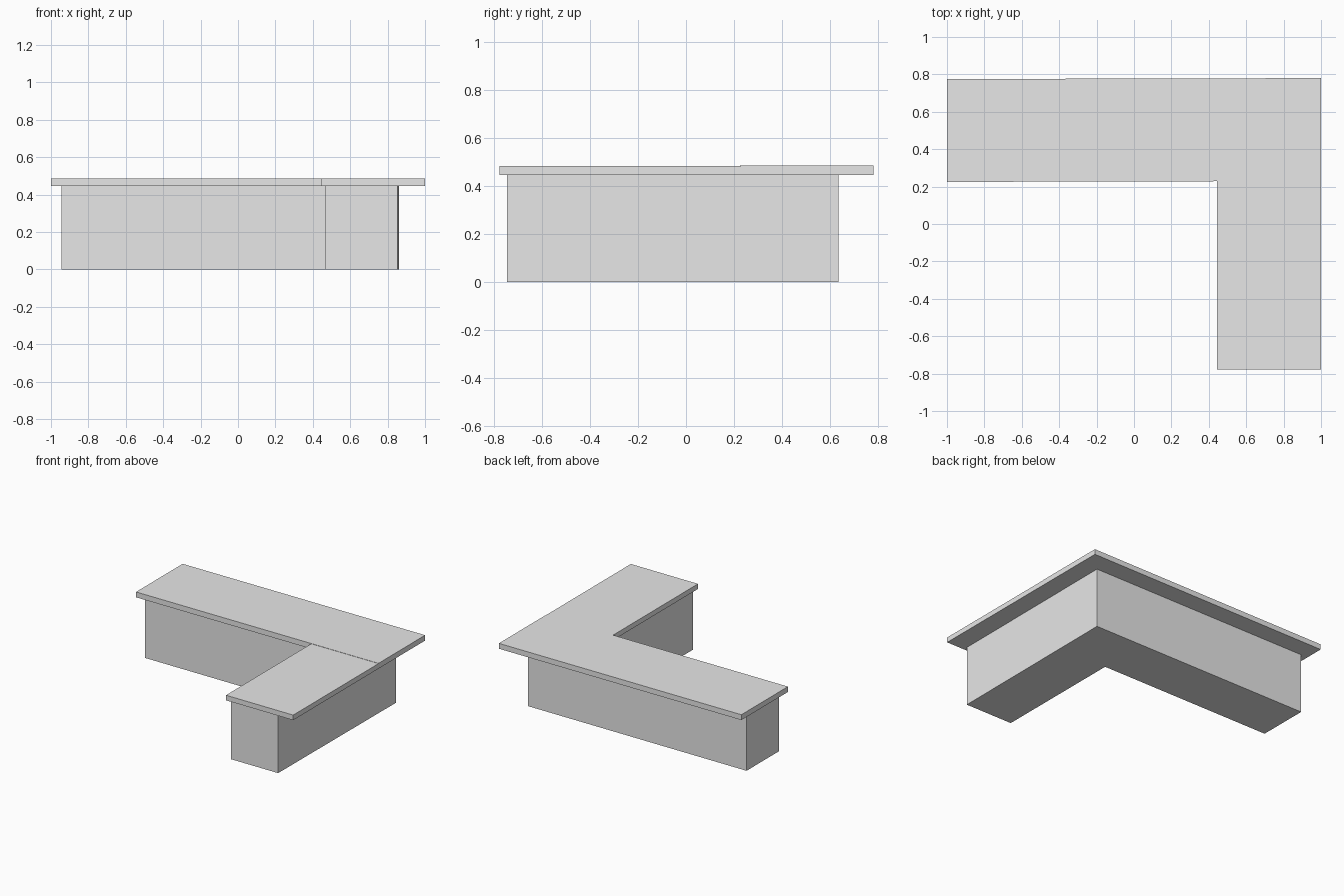
import bpy
import bmesh

cube = bpy.data.objects.get("Cube")
if cube:
    bpy.data.objects.remove(cube, do_unlink=True)

grey = bpy.data.materials.new("light_grey")
grey.use_nodes = True
colour = (0.8, 0.8, 0.8, 1.0)
grey.diffuse_color = colour
grey.node_tree.nodes["Principled BSDF"].inputs["Base Color"].default_value = colour


def prism(name, outline, bottom, top):
    """Extrude a counter-clockwise floor outline between two heights."""
    bm = bmesh.new()
    low = [bm.verts.new((x, y, bottom)) for x, y in outline]
    high = [bm.verts.new((x, y, top)) for x, y in outline]
    bm.faces.new(low[::-1])
    bm.faces.new(high)
    for i in range(len(low)):
        j = (i + 1) % len(low)
        bm.faces.new((low[i], low[j], high[j], high[i]))
    mesh = bpy.data.meshes.new(name)
    bm.to_mesh(mesh)
    bm.free()
    mesh.materials.append(grey)
    obj = bpy.data.objects.new(name, mesh)
    bpy.context.collection.objects.link(obj)
    return obj


# L-shaped counter body, set in from the outer edges of the top
prism("counter_base", [(0.465, -0.745), (0.853, -0.745), (0.86, 0.635),
                       (-0.945, 0.635), (-0.945, 0.25), (0.465, 0.25)], 0, 0.447)

# Overhanging worktop in two slabs that meet at the inner corner
prism("back_worktop", [(-1, 0.225), (1, 0.23), (1, 0.78), (-1, 0.775)], 0.447, 0.487)
prism("side_worktop", [(0.445, -0.777), (1, -0.777), (1, 0.23), (0.445, 0.2286)],
      0.447, 0.485)
